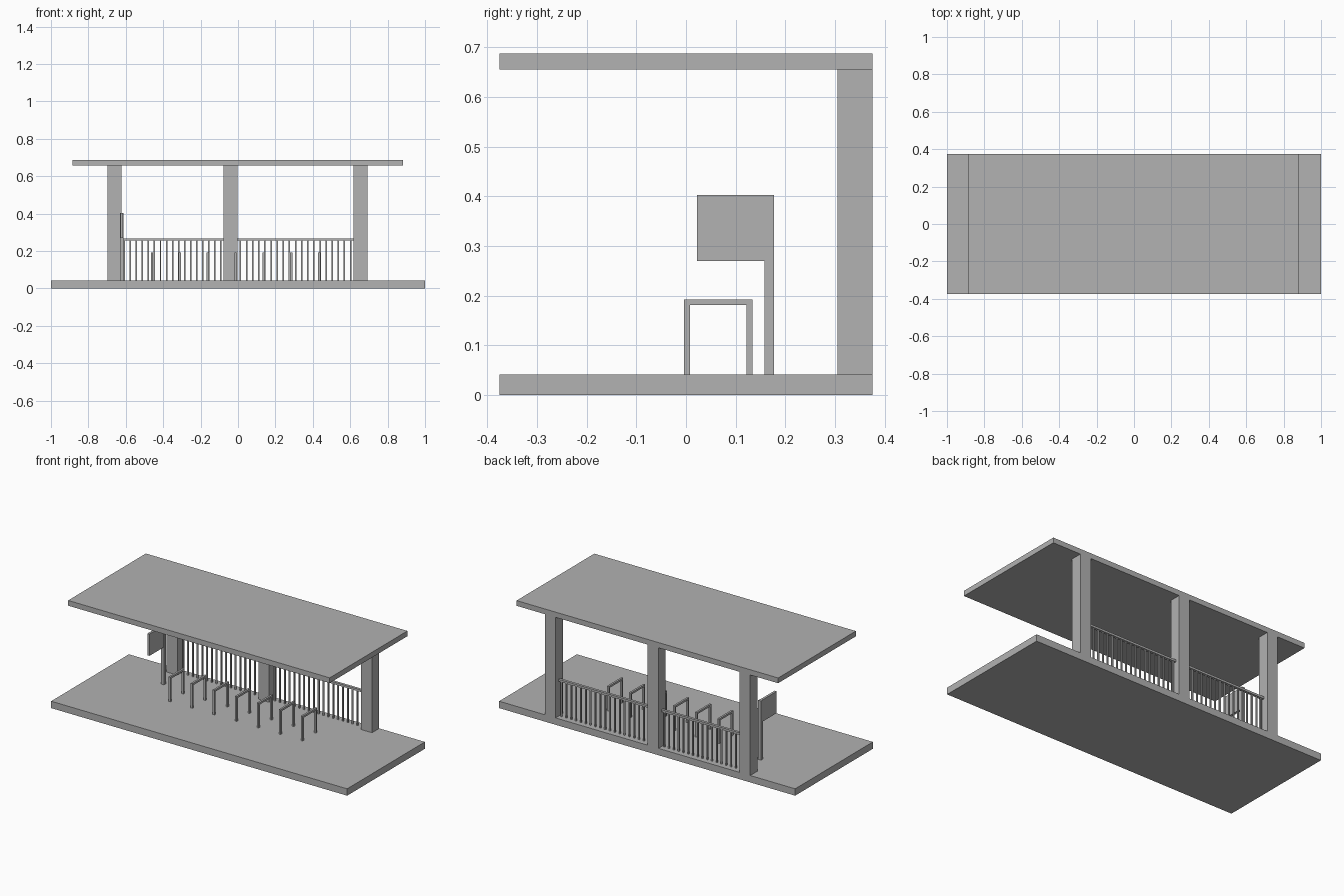
import bpy
import bmesh
from mathutils import Matrix, Vector

default = bpy.data.objects.get("Cube")
if default:
    bpy.data.objects.remove(default, do_unlink=True)

GREY = (0.445, 0.445, 0.445, 1)
concrete = bpy.data.materials.new("plain grey")
concrete.use_nodes = True
concrete.diffuse_color = GREY
concrete.node_tree.nodes["Principled BSDF"].inputs["Base Color"].default_value = GREY


def boxes(name, spans):
    """One object made of axis-aligned boxes, each given as x, y and z ranges."""
    bm = bmesh.new()
    for span in spans:
        centre = Vector([(a + b) / 2 for a, b in span])
        size = Vector([b - a for a, b in span])
        bmesh.ops.create_cube(bm, size=1, matrix=Matrix.LocRotScale(centre, None, size))
    mesh = bpy.data.meshes.new(name)
    bm.to_mesh(mesh)
    bm.free()
    mesh.materials.append(concrete)
    obj = bpy.data.objects.new(name, mesh)
    bpy.context.collection.objects.link(obj)
    return obj


def around(centre, width):
    return (centre - width / 2, centre + width / 2)


FLOOR, CEILING, BACK = 0.042, 0.656, 0.375

# Floor slab and flat roof
boxes("floor_slab", [((-1, 1), (-BACK, BACK), (0, FLOOR))])
boxes("roof", [((-0.885, 0.882), (-BACK, BACK), (CEILING, 0.688))])

# Columns along the back edge
columns = [-0.66, -0.04, 0.655]
COLUMN_W = 0.073
for name, x in zip(("right", "middle", "left"), columns):
    boxes(name + "_column", [(around(x, COLUMN_W), (0.305, BACK), (FLOOR, CEILING))])

# Railing with balusters between each pair of columns
RAIL_Y, RAIL_Z = 0.34, 0.255
for side, a, b in zip(("right", "left"), columns, columns[1:]):
    start, end = a + COLUMN_W / 2, b - COLUMN_W / 2
    boxes(side + "_handrail", [((start, end), around(RAIL_Y, 0.016), (RAIL_Z, 0.268))])
    count = round((end - start) / 0.033)
    step = (end - start) / count
    boxes(side + "_balusters", [
        (around(start + (i + 0.5) * step, 0.008), around(RAIL_Y, 0.008), (FLOOR, RAIL_Z))
        for i in range(count)])

# Row of bicycle racks, each an upside-down U
TUBE, RACK_TOP = 0.012, 0.193
for i in range(7):
    across = around(-0.46 + i * 0.149, TUBE)
    front, back = -0.004, 0.134
    under = RACK_TOP - TUBE
    boxes("bike_rack_%d" % (i + 1), [
        (across, (front, front + TUBE), (FLOOR, under)),
        (across, (back - TUBE, back), (FLOOR, under)),
        (across, (front, back), (under, RACK_TOP))])

# Sign post with a side-mounted panel
SIGN_X = -0.621
boxes("sign_post", [(around(SIGN_X, 0.02), (0.158, 0.177), (FLOOR, 0.403))])
boxes("sign_panel", [(around(SIGN_X, 0.014), (0.022, 0.158), (0.27, 0.403))])
